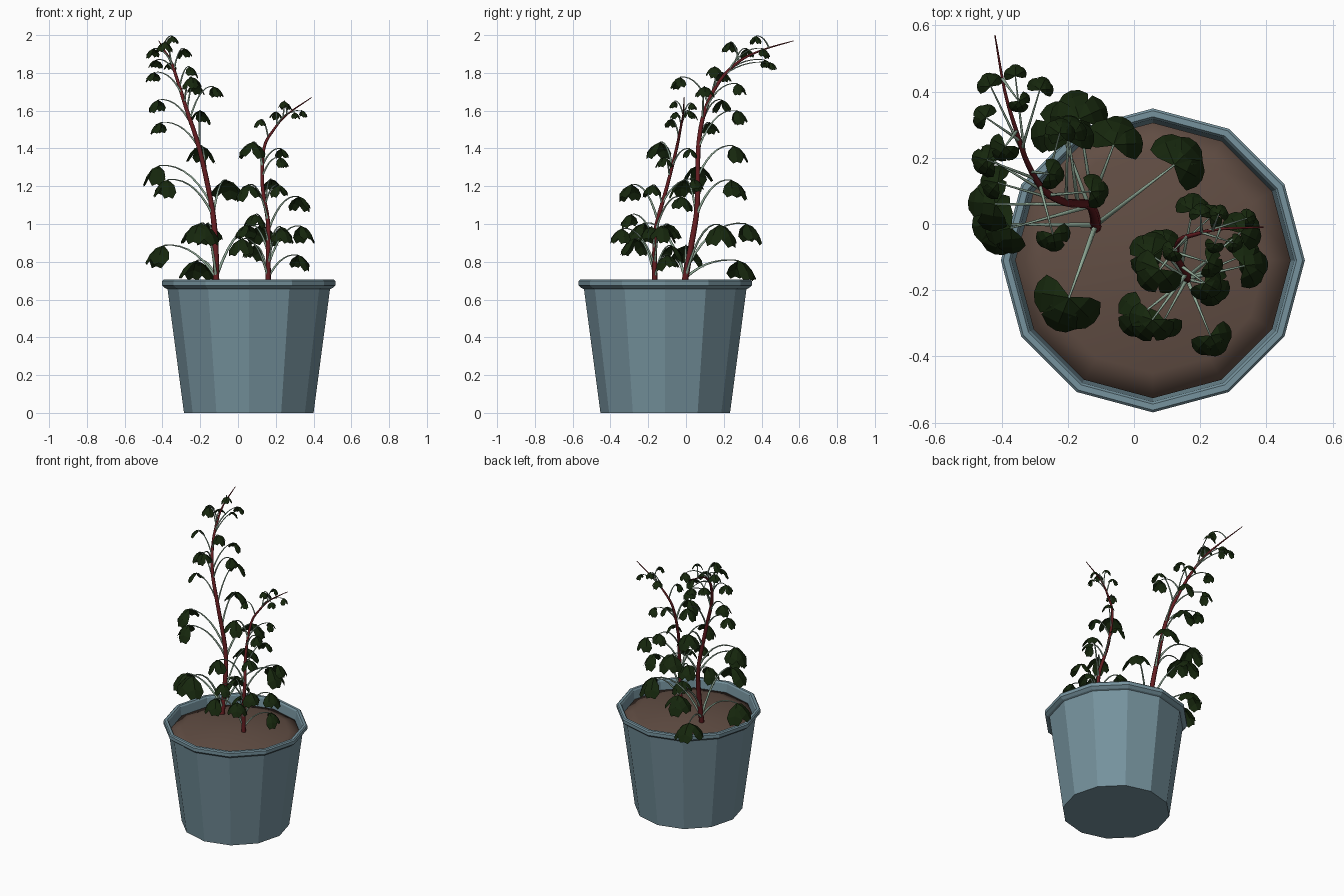
import bpy, bmesh, math, random
from mathutils import Vector, Matrix

if "Cube" in bpy.data.objects:
    bpy.data.objects.remove(bpy.data.objects["Cube"])

random.seed(4)
CX, CY = 0.057, -0.11


def material(name, rgb):
    m = bpy.data.materials.new(name)
    m.diffuse_color = (*rgb, 1)
    m.use_nodes = True
    m.node_tree.nodes["Principled BSDF"].inputs["Base Color"].default_value = m.diffuse_color
    return m


POT = material("blue_grey_clay", (0.18, 0.29, 0.34))
SOIL = material("brown_soil", (0.12, 0.075, 0.057))
STEM = material("red_bark", (0.13, 0.012, 0.015))
STALK = material("pale_green", (0.30, 0.43, 0.33))
LEAF = material("dark_leaf", (0.008, 0.02, 0.004))


def finish(name, bm, mat):
    me = bpy.data.meshes.new(name)
    bm.to_mesh(me)
    bm.free()
    me.materials.append(mat)
    ob = bpy.data.objects.new(name, me)
    bpy.context.collection.objects.link(ob)
    return ob


def lathe(name, profile, mat, sides=12, smooth=False):
    """Revolve (radius, z) points; zero-radius points become poles."""
    bm = bmesh.new()
    rings = []
    for r, z in profile:
        n = sides if r else 1
        rings.append([bm.verts.new((CX + r * math.cos(math.tau * i / sides),
                                    CY + r * math.sin(math.tau * i / sides), z)) for i in range(n)])
    for a, b in zip(rings, rings[1:]):
        for i in range(sides):
            j = (i + 1) % sides
            vs = [a[i % len(a)], a[j % len(a)], b[j % len(b)], b[i % len(b)]]
            bm.faces.new(list(dict.fromkeys(vs)))
    bmesh.ops.recalc_face_normals(bm, faces=bm.faces)
    for f in bm.faces:
        f.smooth = smooth
    return finish(name, bm, mat)


def tubes(name, paths, mat, bevel):
    """Tapered tubes; each path is a list of (point, radius)."""
    cu = bpy.data.curves.new(name, 'CURVE')
    cu.dimensions = '3D'
    cu.bevel_depth = 1
    cu.bevel_resolution = bevel
    cu.use_fill_caps = True
    for path in paths:
        sp = cu.splines.new('POLY')
        sp.points.add(len(path) - 1)
        for p, (co, r) in zip(sp.points, path):
            p.co = (*co, 1)
            p.radius = r
        sp.use_smooth = True
    cu.materials.append(mat)
    ob = bpy.data.objects.new(name, cu)
    bpy.context.collection.objects.link(ob)
    bpy.ops.object.select_all(action='DESELECT')
    ob.select_set(True)
    bpy.context.view_layer.objects.active = ob
    bpy.ops.object.convert(target='MESH')


def spline(pts, steps=4):
    """Catmull-Rom smoothing through the stem points."""
    p = [Vector(q) for q in pts]
    p = [2 * p[0] - p[1]] + p + [2 * p[-1] - p[-2]]
    out = []
    for a, b, c, d in zip(p, p[1:], p[2:], p[3:]):
        for k in range(steps):
            t = k / steps
            out.append(0.5 * (2 * b + (c - a) * t + (2 * a - 5 * b + 4 * c - d) * t * t
                              + (3 * b - a - 3 * c + d) * t ** 3))
    return out + [p[-2]]


def add_leaf(bm, apex, heading, span):
    """Drooping fan of three folded leaflets."""
    size = span * 0.70
    for turn in (-74, 0, 74):
        yaw = heading + math.radians(turn + random.uniform(-10, 10))
        rot = Matrix.Translation(apex) @ Matrix.Rotation(yaw, 4, 'Z')
        drop = random.uniform(0.65, 0.95)
        rows = []
        for u, w in ((0.0, 0.03), (0.38, 0.36), (0.72, 0.46), (1.0, 0.24)):
            x = size * u * (1 - 0.2 * u)
            z = -size * (0.1 * u + drop * u * u)
            rows.append([bm.verts.new(rot @ Vector((x + size * (0.05 if s == 0 else 0) * u, s * w * size,
                                                    z - abs(s) * w * size * 0.42))) for s in (-1, 0, 1)])
        for a, b in zip(rows, rows[1:]):
            for i in range(2):
                bm.faces.new((a[i], b[i], b[i + 1], a[i + 1]))


def plant(label, points, base_radius, leaves):
    path = spline(points)
    n = len(path) - 1
    tubes(label + "_stem", [[(p, base_radius * (1 - i / n) ** 0.8 + 0.002) for i, p in enumerate(path)]], STEM, 2)
    bm = bmesh.new()
    stalks = []
    for x, y, z, span in leaves:
        centre = Vector((x, y, z))
        near = min(path, key=lambda q: (q - centre).length)
        reach = (centre - near).xy.length
        start = min(path, key=lambda q: abs(q.z - max(0.7, z - 0.55 * reach - 0.02)))
        out = (centre - start).xy.normalized().to_3d()
        apex = centre - out * span * 0.22 + Vector((0, 0, span * 0.42))
        # Stalk arcs upward, then bends over into the leaf
        bend = start.lerp(apex, 0.42)
        bend.z = max(start.z, apex.z) + 0.06 * (apex - start).length
        thick = 0.003 + 0.03 * span
        stalks.append([(start * (1 - t) ** 2 + bend * 2 * t * (1 - t) + apex * t * t, thick * (1 - 0.6 * t))
                       for t in (k / 7 for k in range(8))])
        add_leaf(bm, apex, math.atan2(out.y, out.x), span)
    finish(label + "_leaves", bm, LEAF)
    tubes(label + "_leaf_stalks", stalks, STALK, 1)


# Twelve-sided pot with rolled rim and hollow top
lathe("pot", [(0, 0), (0.343, 0), (0.430, 0.655), (0.442, 0.66), (0.459, 0.675), (0.459, 0.698), (0.452, 0.705),
              (0.434, 0.705), (0.427, 0.695), (0.416, 0.60)], POT)
# Mounded soil with a rounded edge tucked inside the wall
lathe("soil", [(0.413, 0.61), (0.416, 0.64), (0.34, 0.657), (0.22, 0.677), (0.1, 0.69), (0, 0.693)],
      SOIL, smooth=True)

# Tall plant leaning back and left: leaves as x, y, z, span
plant("tall", [(-0.115, -0.015, 0.65), (-0.12, 0.03, 0.9), (-0.14, 0.06, 1.1), (-0.205, 0.065, 1.4),
               (-0.27, 0.10, 1.6), (-0.32, 0.18, 1.76), (-0.355, 0.28, 1.86), (-0.39, 0.40, 1.92),
               (-0.42, 0.57, 1.97)], 0.015, [
    (-0.21, -0.26, 0.93, 0.18), (-0.43, 0.0, 0.82, 0.16), (-0.45, 0.06, 1.25, 0.14),
    (-0.40, -0.02, 1.18, 0.13), (-0.05, 0.27, 1.17, 0.15), (-0.17, 0.35, 0.94, 0.15),
    (0.15, 0.20, 0.93, 0.16), (-0.23, 0.31, 0.74, 0.16), (-0.20, 0.28, 1.36, 0.13),
    (-0.11, 0.10, 1.69, 0.09), (-0.24, -0.05, 1.74, 0.09), (-0.43, 0.13, 1.50, 0.09),
    (-0.44, 0.20, 1.62, 0.09), (-0.20, 0.29, 1.56, 0.10), (-0.22, 0.29, 1.71, 0.08),
    (-0.24, 0.15, 1.80, 0.08), (-0.46, 0.20, 1.77, 0.08), (-0.44, 0.43, 1.84, 0.07),
    (-0.28, 0.42, 1.90, 0.07), (-0.40, 0.22, 1.93, 0.08), (-0.46, 0.33, 1.90, 0.07),
    (-0.36, 0.46, 1.83, 0.06), (-0.34, 0.36, 1.97, 0.06)])

# Short plant leaning right
plant("short", [(0.16, -0.165, 0.65), (0.16, -0.165, 0.9), (0.158, -0.15, 1.02), (0.13, -0.10, 1.2),
                (0.137, -0.05, 1.4), (0.19, -0.03, 1.5), (0.26, -0.015, 1.58), (0.39, -0.01, 1.67)], 0.012, [
    (0.24, -0.36, 0.93, 0.11), (0.36, -0.12, 0.94, 0.12), (0.00, -0.29, 0.87, 0.13),
    (0.04, -0.31, 1.16, 0.12), (0.34, -0.09, 0.79, 0.11), (0.25, -0.19, 0.94, 0.11),
    (0.07, -0.06, 0.84, 0.11), (0.34, -0.01, 1.10, 0.11), (0.08, -0.31, 1.01, 0.10),
    (0.06, -0.16, 1.38, 0.13), (0.24, -0.12, 1.32, 0.08), (0.23, -0.19, 1.17, 0.09),
    (0.03, -0.08, 0.95, 0.12), (0.24, 0.03, 1.37, 0.07), (0.18, 0.06, 1.20, 0.09),
    (0.11, -0.09, 1.53, 0.06), (0.20, 0.04, 1.57, 0.06), (0.31, -0.06, 1.57, 0.05),
    (0.26, 0.04, 1.62, 0.05), (0.24, -0.07, 1.63, 0.05), (0.35, 0.02, 1.58, 0.05)])
